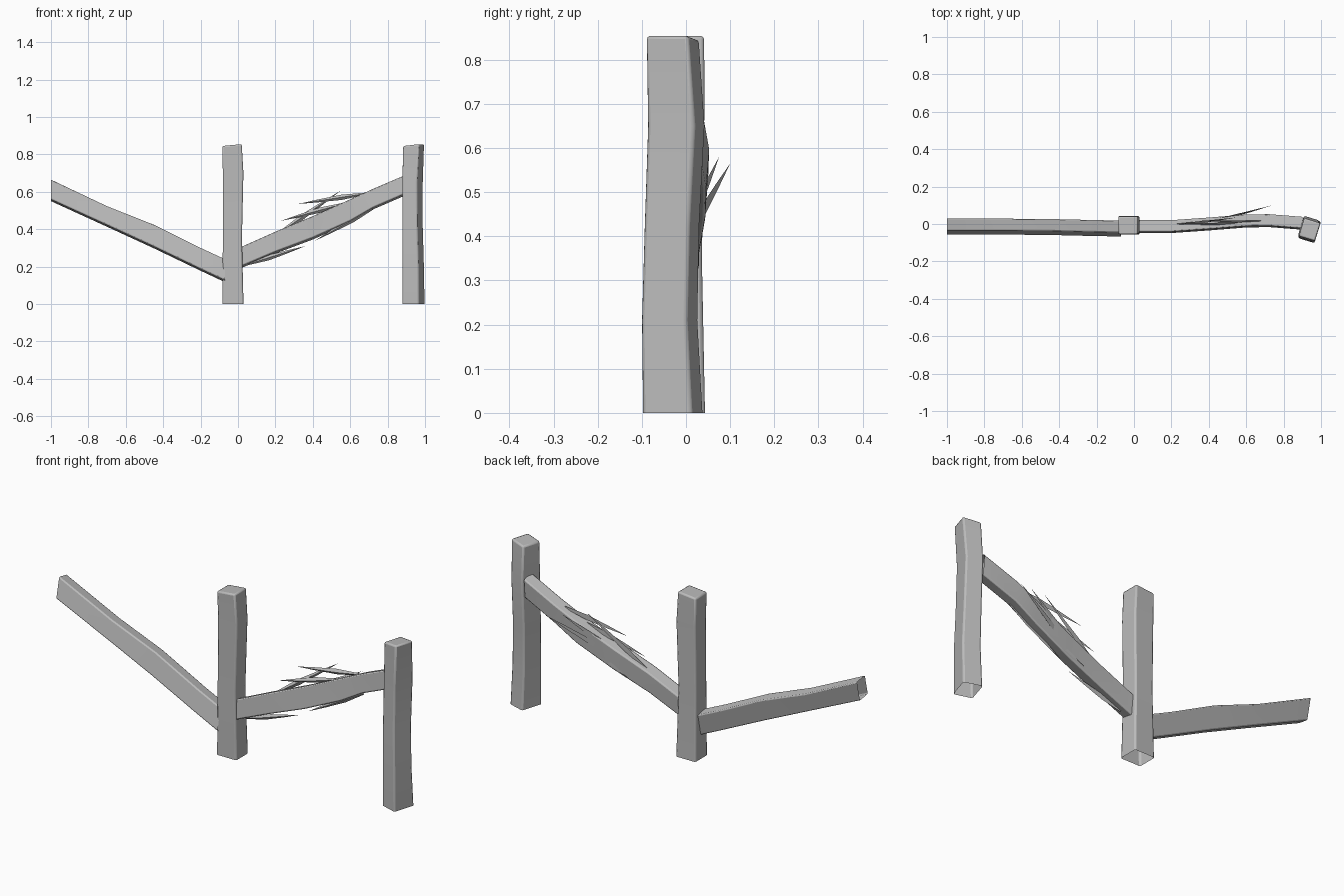
import bpy
import bmesh
from math import radians
from mathutils import Matrix, Vector

cube = bpy.data.objects.get("Cube")
if cube:
    bpy.data.objects.remove(cube, do_unlink=True)

wood = bpy.data.materials.new("weathered_grey_wood")
wood.use_nodes = True
grey = (0.5, 0.5, 0.5, 1)
wood.diffuse_color = grey
wood.node_tree.nodes["Principled BSDF"].inputs["Base Color"].default_value = grey


def loft(name, rings, cap=False, point=None, bevel=0.0):
    """Join rings of corners; optionally close the last ring or taper it to a point."""
    bm = bmesh.new()
    loops = [[bm.verts.new(p) for p in ring] for ring in rings]
    n = len(loops[0])
    for a, b in zip(loops, loops[1:]):
        for i in range(n):
            j = (i + 1) % n
            bm.faces.new((a[i], a[j], b[j], b[i]))
    if cap:
        bm.faces.new(loops[-1])
    if point is not None:
        tip = bm.verts.new(point)
        for i in range(n):
            bm.faces.new((loops[-1][i], loops[-1][(i + 1) % n], tip))
        bm.faces.new(loops[0][::-1])
    bmesh.ops.recalc_face_normals(bm, faces=bm.faces)
    mesh = bpy.data.meshes.new(name)
    bm.to_mesh(mesh)
    bm.free()
    mesh.materials.append(wood)
    ob = bpy.data.objects.new(name, mesh)
    bpy.context.collection.objects.link(ob)
    if bevel:
        mod = ob.modifiers.new("worn_edges", 'BEVEL')
        mod.width = bevel
        mod.segments = 2
        mod.limit_method = 'ANGLE'
        mod.angle_limit = radians(40)
        bpy.ops.object.select_all(action='DESELECT')
        ob.select_set(True)
        bpy.context.view_layer.objects.active = ob
        bpy.ops.object.shade_smooth_by_angle(angle=radians(35))
    return ob


CORNERS = ((-0.5, -0.5), (0.5, -0.5), (0.5, 0.5), (-0.5, 0.5))


def post(name, stations, turn):
    """Stations: centre x, y, z, width, depth; open underneath."""
    spin = Matrix.Rotation(radians(turn), 3, 'Z')
    rings = [[Vector((x, y, z)) + spin @ Vector((u * w, v * d, 0.01 * u if z > 0.8 else 0))
              for u, v in CORNERS] for x, y, z, w, d in stations]
    loft(name, rings, cap=True, bevel=0.008)


def rail(name, stations, depth, lean):
    """Stations: x, centre y, bottom z, top z; the front face leans back by lean."""
    rings = []
    for x, y, low, high in stations:
        mid, h = (low + high) / 2, high - low - 0.01
        rings.append([(x, y + u * depth + v * lean, mid + v * h - u * 0.012)
                      for u, v in CORNERS])
    loft(name, rings, bevel=0.006)


def splinter(name, root, tip, width=0.028, thick=0.012):
    """Thin sliver tapering from its root to a sharp tip."""
    root, tip = Vector(root), Vector(tip)
    along = (tip - root).normalized()
    side = along.cross(Vector((0, 1, 0))).normalized()
    out = along.cross(side)
    rings = []
    for t, s in ((0, 0.4), (0.35, 1.0), (0.7, 0.55)):
        c = root.lerp(tip, t)
        rings.append([c + side * width * s * 0.5, c + out * thick * s,
                      c - side * width * s * 0.5])
    loft(name, rings, point=tip)


# Posts
post("centre_post", [(-0.027, -0.007, 0, 0.113, 0.1), (-0.03, -0.01, 0.35, 0.102, 0.092),
                     (-0.026, -0.005, 0.7, 0.11, 0.094), (-0.032, -0.007, 0.85, 0.104, 0.096)], 0)
post("right_post", [(0.938, -0.03, 0, 0.093, 0.117), (0.937, -0.037, 0.21, 0.09, 0.108),
                    (0.933, -0.032, 0.42, 0.086, 0.107), (0.933, -0.022, 0.65, 0.085, 0.112),
                    (0.939, -0.03, 0.85, 0.09, 0.1)], -17)

# Rails, open at their sawn ends
rail("fallen_rail", [(-1, -0.014, 0.55, 0.665), (-0.7, -0.014, 0.413, 0.523),
                     (-0.45, -0.016, 0.298, 0.424), (-0.2, -0.022, 0.178, 0.3),
                     (-0.07, -0.024, 0.117, 0.24)], 0.064, 0.024)
rail("cracked_rail", [(0, -0.014, 0.185, 0.298), (0.2, -0.014, 0.27, 0.387),
                      (0.4, 0, 0.345, 0.47), (0.6, 0.016, 0.435, 0.56),
                      (0.72, 0.018, 0.505, 0.615), (0.9, 0.004, 0.583, 0.692)], 0.062, 0.008)

# Splinters torn from the cracked rail
slivers = [
    ((0.06, -0.02, 0.215), (0.36, -0.025, 0.31)),
    ((0.72, 0.0, 0.51), (0.41, -0.01, 0.338)),
    ((0.22, 0.0, 0.38), (0.55, 0.035, 0.607)),
    ((0.68, 0.02, 0.59), (0.32, 0.02, 0.535)),
    ((0.56, 0.01, 0.535), (0.23, 0.0, 0.445)),
    ((0.4, 0.015, 0.41), (0.74, 0.1, 0.565)),
    ((0.38, 0.015, 0.43), (0.66, 0.075, 0.58)),
    ((0.14, -0.025, 0.3), (0.53, -0.012, 0.41)),
    ((0.62, 0.03, 0.47), (0.3, 0.03, 0.32)),
]
for i, (root, tip) in enumerate(slivers, 1):
    splinter(f"splinter_{i}", root, tip)
